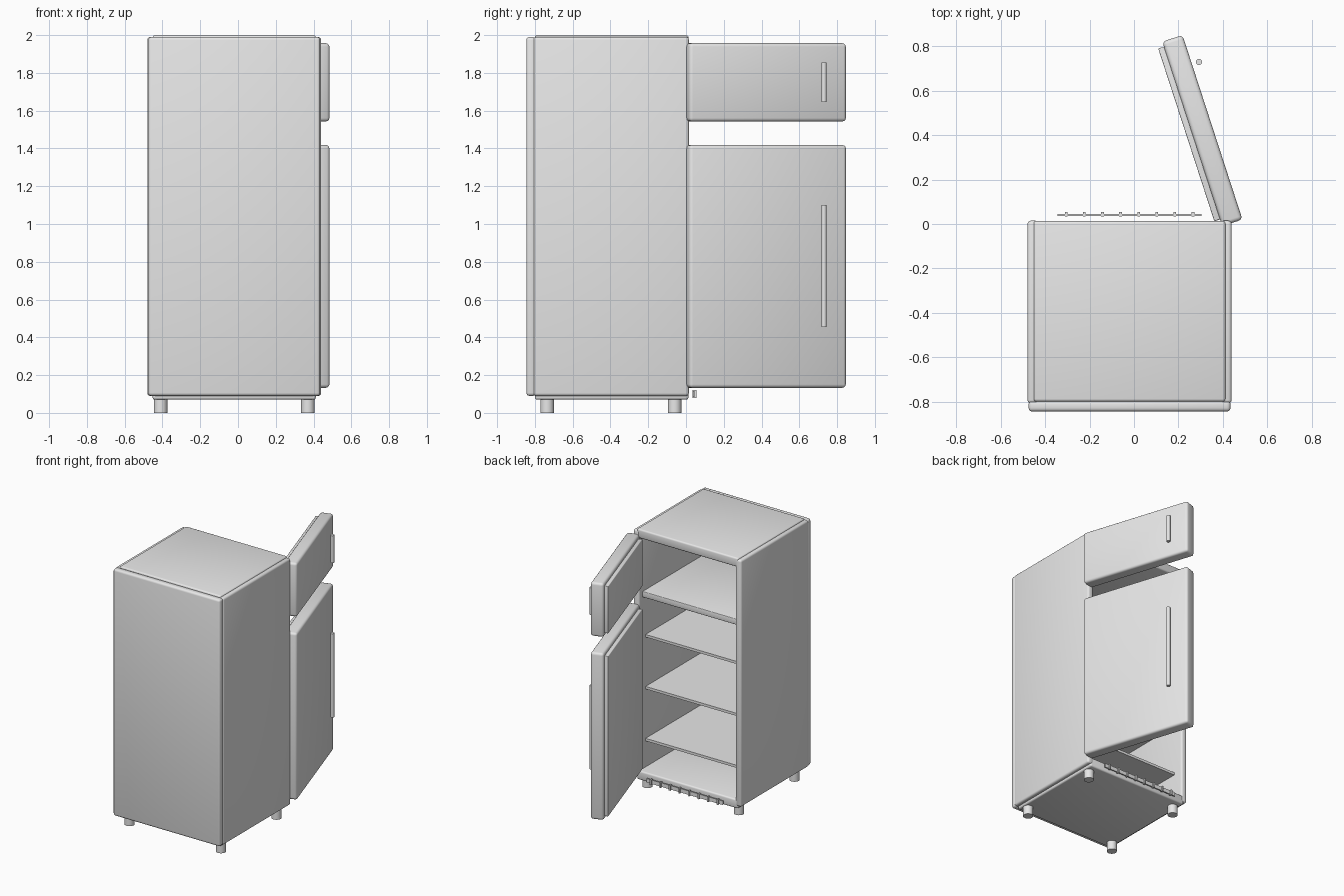
import bpy, bmesh, math
from mathutils import Matrix, Vector

if "Cube" in bpy.data.objects:
    bpy.data.objects.remove(bpy.data.objects["Cube"])

grey = bpy.data.materials.new("light grey enamel")
grey.diffuse_color = (0.8, 0.8, 0.8, 1)
grey.use_nodes = True
grey.node_tree.nodes["Principled BSDF"].inputs["Base Color"].default_value = grey.diffuse_color


def finish(bm, name, matrix=None):
    if matrix:
        bm.transform(matrix)
    bmesh.ops.recalc_face_normals(bm, faces=bm.faces[:])
    me = bpy.data.meshes.new(name)
    bm.to_mesh(me)
    bm.free()
    me.materials.append(grey)
    ob = bpy.data.objects.new(name, me)
    bpy.context.collection.objects.link(ob)
    bpy.ops.object.select_all(action='DESELECT')
    ob.select_set(True)
    bpy.context.view_layer.objects.active = ob
    bpy.ops.object.shade_smooth_by_angle(angle=math.radians(35))
    return ob


def box(name, x, y, z, bevel=0.0, matrix=None):
    """Box from (min, max) ranges, with optional rounded edges."""
    bm = bmesh.new()
    bmesh.ops.create_cube(bm, size=1)
    for v in bm.verts:
        v.co = Vector([r[0] + (c + 0.5) * (r[1] - r[0])
                       for c, r in zip(v.co, (x, y, z))])
    if bevel:
        bmesh.ops.bevel(bm, geom=bm.edges[:], offset=bevel, segments=3,
                        profile=0.5, affect='EDGES')
    return finish(bm, name, matrix)


def cylinder(name, x, y, z0, z1, r, matrix=None):
    bm = bmesh.new()
    bmesh.ops.create_cone(bm, cap_ends=True, segments=24, radius1=r, radius2=r,
                          depth=z1 - z0,
                          matrix=Matrix.Translation((x, y, (z0 + z1) / 2)))
    return finish(bm, name, matrix)


# cabinet panels
CX = -0.02
for side, s in (("left", -1), ("right", 1)):
    xs = sorted((CX + s * 0.46, CX + s * 0.41))
    box(side + "_wall", xs, (-0.808, 0.015), (0.09, 1.99), 0.015)
box("back_wall", (-0.475, 0.435), (-0.845, -0.795), (0.09, 1.99), 0.016)
box("top_panel", (-0.452, 0.412), (-0.80, 0.013), (1.93, 2.0), 0.012)
box("bottom_panel", (-0.452, 0.412), (-0.80, 0.013), (0.07, 0.14), 0.012)

# freezer divider and shelves
box("divider", (-0.435, 0.395), (-0.80, -0.03), (1.46, 1.505), 0.005)
for i in range(3):
    z = 0.35 + 0.4 * i
    box(f"shelf_{i + 1}", (-0.435, 0.395), (-0.80, -0.065), (z - 0.01, z + 0.01))

# feet
for x in (-0.41, 0.37):
    for y in (-0.735, -0.06):
        cylinder("foot", x, y, 0, 0.085, 0.036)

# vent grille below the doors
box("grille_bar", (-0.345, 0.305), (0.036, 0.045), (0.085, 0.115))
for i in range(8):
    x = -0.305 + i * 0.0815
    box("grille_rib", (x - 0.006, x + 0.006), (0.034, 0.055), (0.08, 0.12))

# open doors: local x points out of the door face, local y along its width
swing = Matrix.Rotation(math.radians(18), 4, 'Z')
for name, z0, z1, h0, h1 in (("fridge", 0.133, 1.418, 0.455, 1.10),
                             ("freezer", 1.543, 1.957, 1.645, 1.855)):
    box(name + "_door", (0.375, 0.471), (-0.132, 0.742), (z0, z1), 0.018, swing)
    box(name + "_door_liner", (0.348, 0.38), (-0.10, 0.718),
        (z0 + 0.025, z1 - 0.025), 0.005, swing)
    cylinder(name + "_handle", 0.504, 0.604, h0, h1, 0.014, swing)
